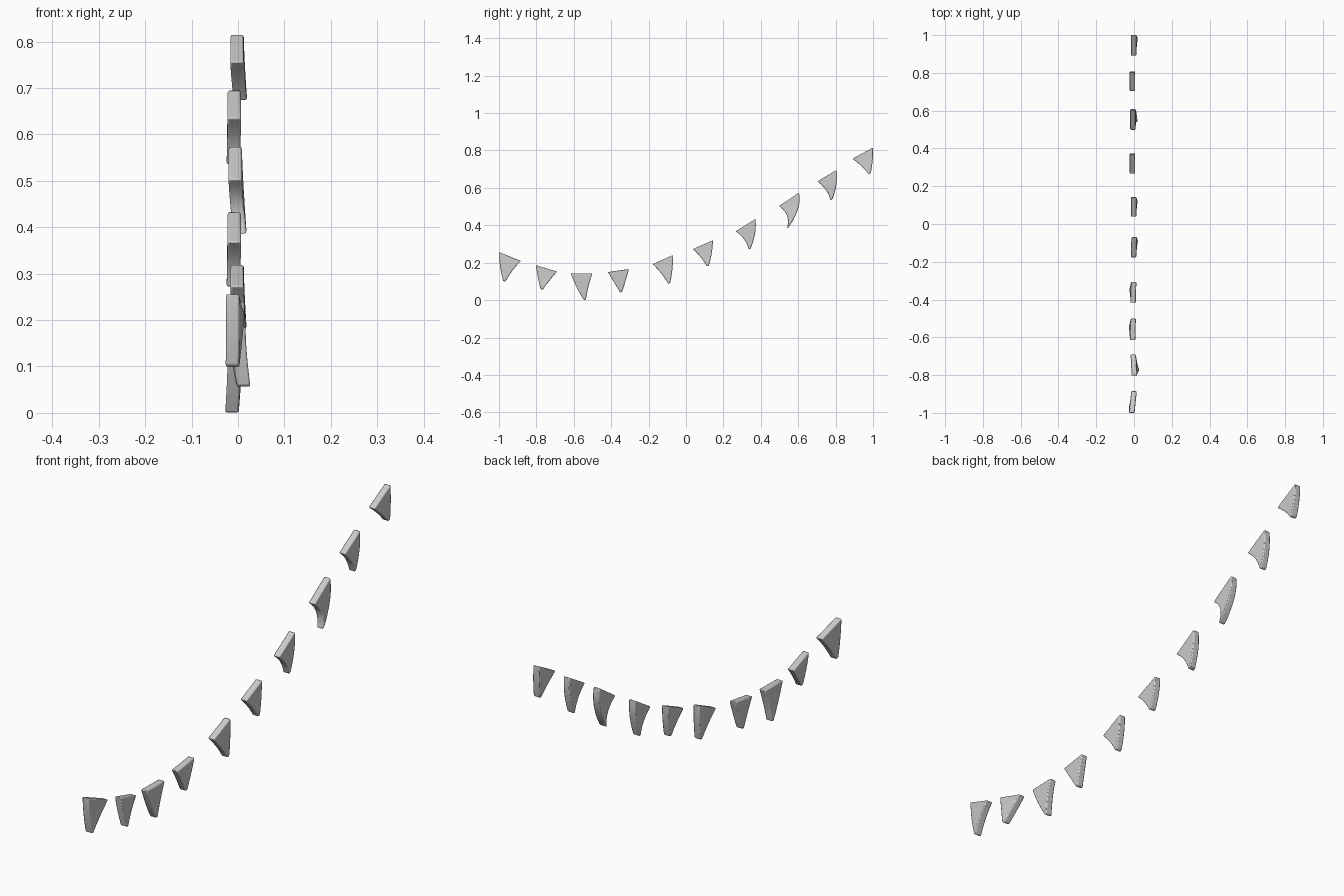
import bpy, bmesh
from mathutils import Vector

if "Cube" in bpy.data.objects:
    bpy.data.objects.remove(bpy.data.objects["Cube"])

THICK = 0.029
ROWS = 6

# Each pennant: top-left (y, z), top-right (y, z), tip (y, z), top x, tip x, yaw across the top
PENNANTS = [
    ((-1.000, .257), (-.883, .210), (-.972, .099), -.006, -.012, .012),
    ((-.803, .187), (-.689, .153), (-.772, .056), -.001, .012, -.006),
    ((-.616, .142), (-.500, .142), (-.541, .000), -.006, -.013, .003),
    ((-.418, .150), (-.305, .166), (-.347, .041), -.003, -.010, .002),
    ((-.178, .192), (-.070, .241), (-.090, .089), -.001, .006, .003),
    ((.037, .273), (.144, .320), (.117, .182), -.002, .004, .000),
    ((.265, .368), (.371, .434), (.341, .273), -.008, -.010, .000),
    ((.497, .503), (.604, .575), (.545, .387), -.006, .004, .000),
    ((.702, .635), (.805, .696), (.778, .536), -.008, -.010, .000),
    ((.890, .756), (1.000, .816), (.982, .675), -.002, .005, .000),
]


def pennant(name, left, right, tip, x_top, x_tip, yaw):
    a, b, t = Vector(left), Vector(right), Vector(tip)
    t.y += 0.001
    mid, across = (a + b) / 2, b - a
    down = Vector((across.y, -across.x)).normalized()
    ctrl = mid + down * (t - mid).length * 0.5
    bm = bmesh.new()
    rows = []
    # The cloth hangs square to the string, then droops to its tip
    for i in range(ROWS + 1):
        s = i / ROWS
        c = mid * (1 - s) ** 2 + ctrl * 2 * s * (1 - s) + t * s * s
        width = 1 - 0.9 * s
        x = x_top + (x_tip - x_top) * s ** 1.5
        row = []
        for side, face in ((-1, -1), (1, -1), (1, 1), (-1, 1)):
            p = c + across * side * width / 2
            row.append(bm.verts.new((x + side * yaw * width / 2 + face * THICK / 2, p.x, p.y)))
        rows.append(row)
    for r0, r1 in zip(rows, rows[1:]):
        for k in range(4):
            n = (k + 1) % 4
            bm.faces.new((r0[k], r0[n], r1[n], r1[k]))
    bm.faces.new(rows[0])
    bm.faces.new(rows[-1])
    bmesh.ops.recalc_face_normals(bm, faces=bm.faces)
    me = bpy.data.meshes.new(name)
    bm.to_mesh(me)
    bm.free()
    ob = bpy.data.objects.new(name, me)
    bpy.context.collection.objects.link(ob)
    # Softened rims
    bev = ob.modifiers.new("soft_edges", "BEVEL")
    bev.width = 0.004
    bev.segments = 2
    bev.limit_method = 'ANGLE'
    bev.angle_limit = 0.7
    bpy.ops.object.select_all(action='DESELECT')
    ob.select_set(True)
    bpy.context.view_layer.objects.active = ob
    bpy.ops.object.shade_smooth_by_angle(angle=0.6)


for i, spec in enumerate(PENNANTS):
    pennant(f"pennant_{i + 1}", *spec)
